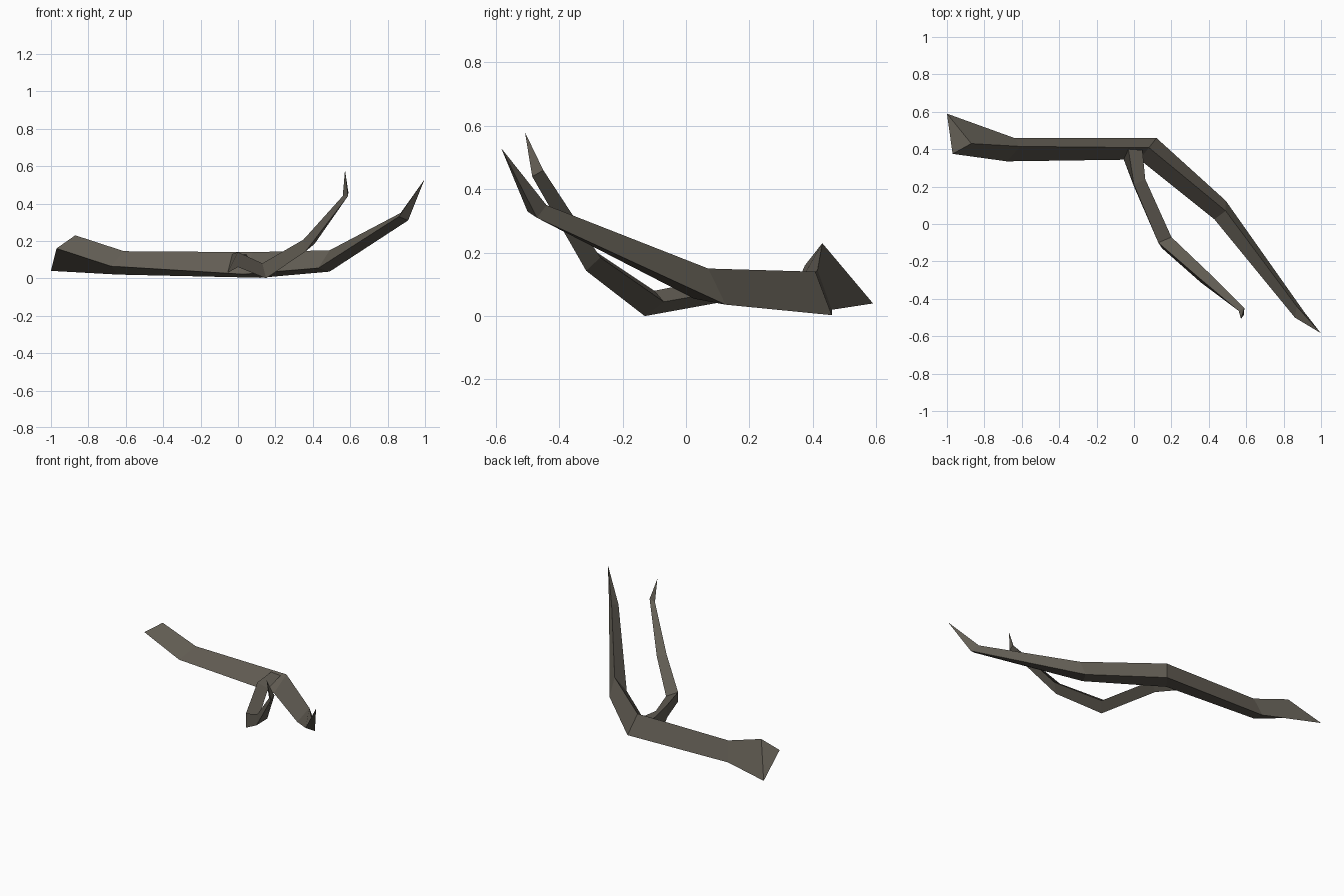
import bpy, bmesh

bark = bpy.data.materials.new("grey brown bark")
bark.diffuse_color = (0.125, 0.112, 0.09, 1)


def build_limb(name, rings, tip):
    """Loft three-sided rings, cap the thick end, and close on a pointed tip."""
    bm = bmesh.new()
    loops = [[bm.verts.new(p) for p in ring] for ring in rings]
    end = bm.verts.new(tip)
    bm.faces.new(loops[0])
    for a, b in zip(loops, loops[1:]):
        for i in range(3):
            j = (i + 1) % 3
            bm.faces.new((a[i], a[j], b[j], b[i]))
    for i in range(3):
        bm.faces.new((loops[-1][i], loops[-1][(i + 1) % 3], end))
    bmesh.ops.recalc_face_normals(bm, faces=bm.faces)
    mesh = bpy.data.meshes.new(name)
    bm.to_mesh(mesh)
    bm.free()
    mesh.materials.append(bark)
    obj = bpy.data.objects.new(name, mesh)
    bpy.context.collection.objects.link(obj)
    return obj


# Main branch: each ring is back edge, top ridge, front edge
build_limb("main_branch", [
    [(-1.0, 0.59, 0.04), (-0.87, 0.43, 0.23), (-0.97, 0.375, 0.16)],
    [(-0.64, 0.46, 0.02), (-0.61, 0.415, 0.145), (-0.68, 0.335, 0.065)],
    [(0.12, 0.46, 0.003), (0.08, 0.408, 0.14), (0.03, 0.345, 0.022)],
    [(0.49, 0.125, 0.036), (0.49, 0.07, 0.15), (0.43, 0.025, 0.055)],
    [(0.91, -0.47, 0.31), (0.87, -0.44, 0.35), (0.86, -0.5, 0.33)],
], (0.998, -0.583, 0.53))

# Side branch: each ring is upper left, right, lower
build_limb("side_branch", [
    [(-0.03, 0.4, 0.13), (0.045, 0.395, 0.127), (-0.055, 0.345, 0.03)],
    [(0.0, 0.21, 0.14), (0.06, 0.24, 0.1), (0.0, 0.2, 0.06)],
    [(0.13, -0.1, 0.08), (0.2, -0.07, 0.045), (0.15, -0.13, 0.0)],
    [(0.35, -0.29, 0.207), (0.41, -0.27, 0.185), (0.36, -0.315, 0.143)],
    [(0.56, -0.465, 0.44), (0.59, -0.45, 0.46), (0.588, -0.485, 0.44)],
], (0.572, -0.508, 0.58))
